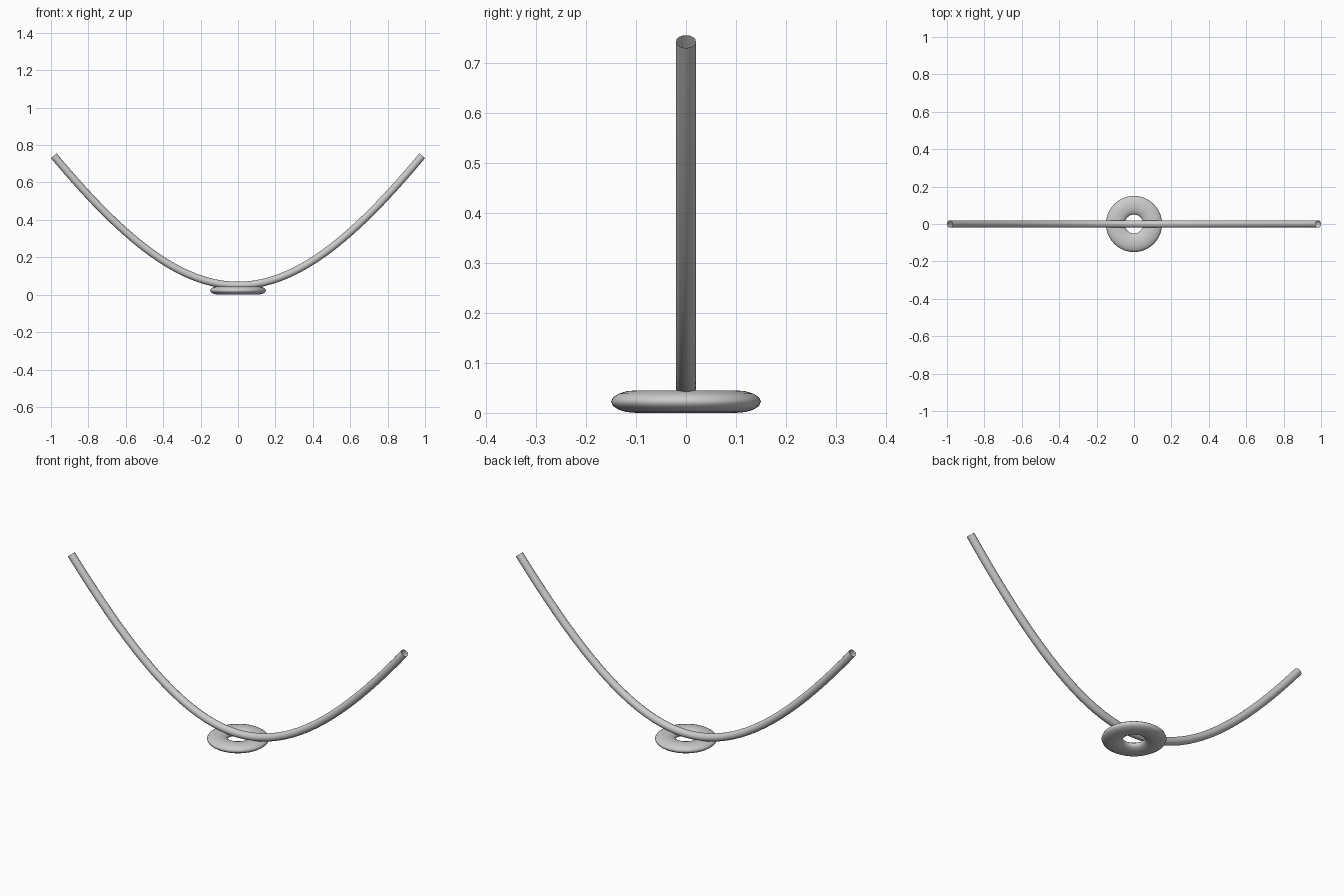
import bpy

if "Cube" in bpy.data.objects:
    bpy.data.objects.remove(bpy.data.objects["Cube"])

# Flattened ring at the bottom
bpy.ops.mesh.primitive_torus_add(major_radius=0.1, minor_radius=0.05,
                                 major_segments=48, minor_segments=16,
                                 location=(0, 0, 0.0225))
ring = bpy.context.object
ring.name = "base_ring"
ring.scale.z = 0.45
bpy.ops.object.shade_smooth()

# Open-ended curved tube resting on the ring
curve = bpy.data.curves.new("curved_tube", 'CURVE')
curve.dimensions = '3D'
curve.bevel_depth = 0.02
curve.bevel_resolution = 6
curve.use_fill_caps = False
spline = curve.splines.new('BEZIER')
spline.resolution_u = 40
spline.bezier_points.add(1)
drop = 0.925
for point, side in zip(spline.bezier_points, (-1, 1)):
    end = (0.985 * side, 0, 0.743)
    inner = (0.215 * side, 0, 0.743 - drop)
    outer = (1.755 * side, 0, 0.743 + drop)
    point.handle_left_type = point.handle_right_type = 'FREE'
    point.co = end
    point.handle_left = outer if side < 0 else inner
    point.handle_right = inner if side < 0 else outer
tube = bpy.data.objects.new("curved_tube", curve)
bpy.context.collection.objects.link(tube)

# Convert the tube to a smooth mesh
bpy.ops.object.select_all(action='DESELECT')
tube.select_set(True)
bpy.context.view_layer.objects.active = tube
bpy.ops.object.convert(target='MESH')
bpy.ops.object.shade_smooth()
